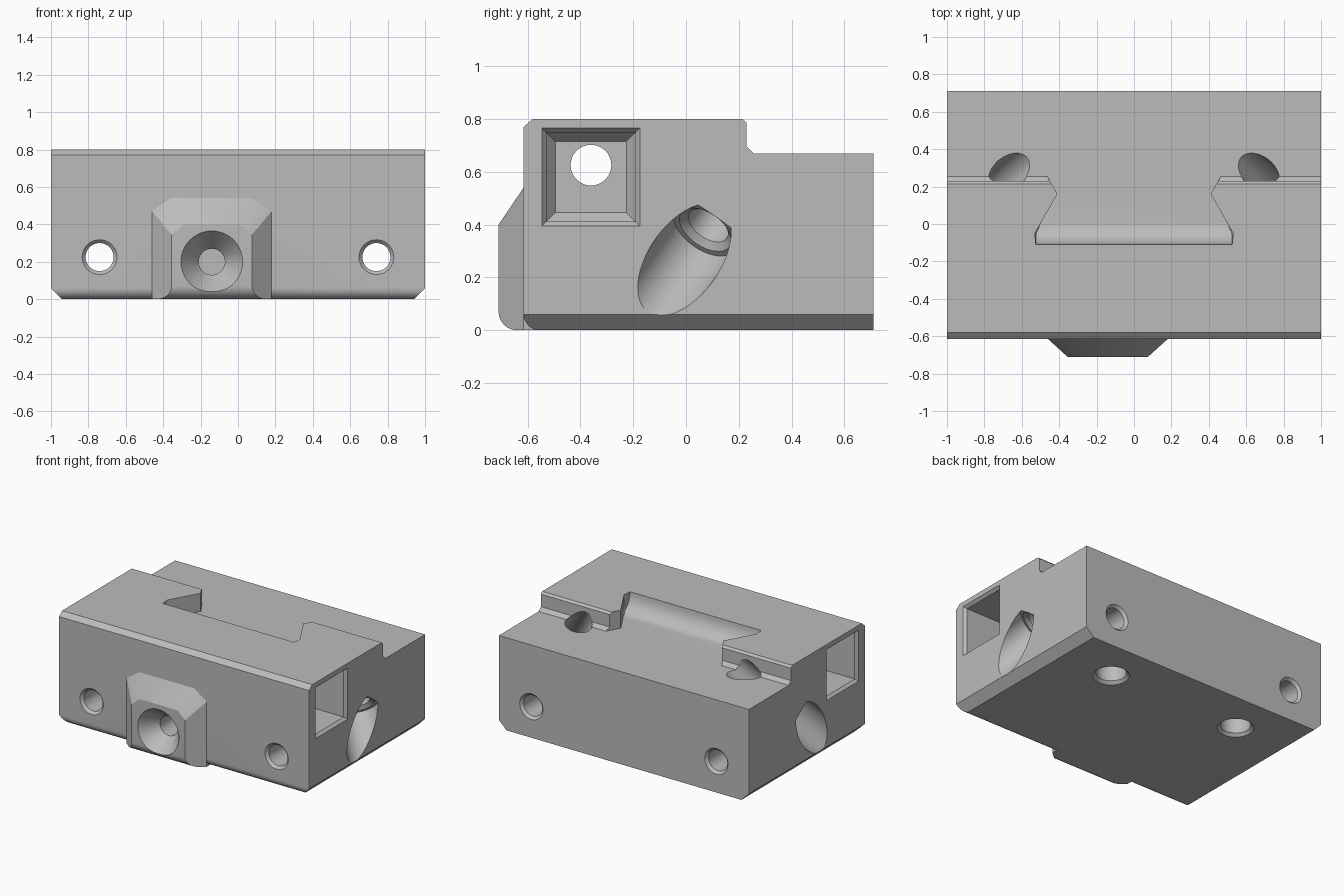
import bpy, bmesh, math
from mathutils import Vector

if "Cube" in bpy.data.objects:
    bpy.data.objects.remove(bpy.data.objects["Cube"])

grey = bpy.data.materials.new("machined grey")
grey.diffuse_color = (0.5, 0.5, 0.5, 1)
grey.use_nodes = True
grey.node_tree.nodes["Principled BSDF"].inputs["Base Color"].default_value = grey.diffuse_color


def finish(name, bm):
    bmesh.ops.recalc_face_normals(bm, faces=bm.faces)
    me = bpy.data.meshes.new(name)
    bm.to_mesh(me)
    bm.free()
    me.materials.append(grey)
    ob = bpy.data.objects.new(name, me)
    bpy.context.collection.objects.link(ob)
    return ob


def loft(name, rings):
    """Skin a stack of equal-length point rings and cap both ends."""
    bm = bmesh.new()
    rows = [[bm.verts.new(p) for p in ring] for ring in rings]
    n = len(rows[0])
    for a, b in zip(rows, rows[1:]):
        for i in range(n):
            bm.faces.new((a[i], a[(i + 1) % n], b[(i + 1) % n], b[i]))
    bm.faces.new(rows[0][::-1])
    bm.faces.new(rows[-1])
    return finish(name, bm)


def lathe(name, origin, axis, profile, n=48):
    """Turned shape: profile is (distance along axis, radius)."""
    o, d = Vector(origin), Vector(axis).normalized()
    u = d.orthogonal().normalized()
    v = d.cross(u)
    return loft(name, [[o + d * t + (u * math.cos(a) + v * math.sin(a)) * r
                        for a in (2 * math.pi * i / n for i in range(n))]
                       for t, r in profile])


def boolean(target, tool, op):
    m = target.modifiers.new("bool", 'BOOLEAN')
    m.operation, m.solver, m.object = op, 'EXACT', tool
    bpy.context.view_layer.objects.active = target
    bpy.ops.object.modifier_apply(modifier=m.name)
    bpy.data.objects.remove(tool, do_unlink=True)


# Main block: stepped side profile swept along x, rounded lower front edge
R = 0.06
prof = [(-0.615 + R - R * math.sin(a), R - R * math.cos(a))
        for a in (math.pi / 2 * i / 8 for i in range(9))]
prof += [(-0.615, 0.77), (-0.58, 0.80), (0.215, 0.80), (0.23, 0.785),
         (0.23, 0.695), (0.255, 0.67), (0.71, 0.67), (0.71, 0)]
block = loft("clamp_block", [[(x, y, z) for y, z in prof] for x in (-1, 1)])

# Front boss: tapered hull with a rounded lower front edge
bm = bmesh.new()
cx, rb = -0.14, 0.07
pts = []
for s in (-1, 1):
    for y in (-0.5, -0.615):
        pts += [(cx + s * 0.32, y, 0), (cx + s * 0.32, y, 0.47), (cx + s * 0.22, y, 0.54)]
    pts += [(cx + s * 0.215, -0.71, 0.345), (cx + s * 0.15, -0.71, 0.40)]
    for i in range(9):
        a = math.pi / 2 * i / 8
        y = -0.71 + rb - rb * math.sin(a)
        pts.append((cx + s * (0.215 + 0.105 * (y + 0.71) / 0.095), y, rb - rb * math.cos(a)))
hull = bmesh.ops.convex_hull(bm, input=[bm.verts.new(p) for p in pts])
bmesh.ops.delete(bm, geom=[g for g in set(hull["geom_interior"] + hull["geom_unused"])
                           if isinstance(g, bmesh.types.BMVert)], context='VERTS')
bmesh.ops.dissolve_limit(bm, angle_limit=0.01, verts=bm.verts, edges=bm.edges)
boolean(block, finish("front_boss", bm), 'UNION')

# Conical socket in the boss
boolean(block, lathe("boss_socket", (cx, -0.71, 0.2), (0, 1, 0),
                     [(-0.05, 0.165), (0, 0.165), (0.12, 0.07), (0.4, 0.07)]), 'DIFFERENCE')


# Dovetail recess in the top, with a curved front wall
def half_width(y):
    return 0.41 + 0.12 * min(1, max(0, (0.16 - y) / 0.21))


rings = []
for i in range(10):
    a = math.pi / 2 * min(i, 8) / 8
    y0 = -0.11 + 0.11 * (1 - math.sin(a))
    z = 0.67 + 0.13 * (1 - math.cos(a)) + (0.1 if i == 9 else 0)
    y1 = max(y0 + 0.02, -0.05)
    half = [(half_width(y0) - 0.005, y0), (half_width(y1), y1), (0.41, 0.16), (0.49, 0.30)]
    rings.append([(x, y, z) for x, y in half] + [(-x, y, z) for x, y in half[::-1]])
boolean(block, loft("dovetail_recess", rings), 'DIFFERENCE')

for s in (-1, 1):
    # Chamfer along the lower side edge
    boolean(block, loft("side_chamfer", [[(s * 0.93, y, -0.01), (s * 1.01, y, 0.07),
                                          (s * 1.01, y, -0.01)] for y in (-1, 1)]), 'DIFFERENCE')
    # Through bolt hole, countersunk front and back
    boolean(block, lathe("bolt_hole", (s * 0.74, -0.615, 0.225), (0, 1, 0),
                         [(-0.05, 0.093), (0, 0.093), (0.018, 0.075), (1.307, 0.075),
                          (1.325, 0.093), (1.4, 0.093)]), 'DIFFERENCE')
    # Square side pocket with a flared mouth
    rings = []
    for x, h in ((1.05, 0.185), (1.0, 0.185), (0.98, 0.168), (0.69, 0.168), (0.65, 0.135)):
        rings.append([(s * x, -0.36 + a * h, 0.58 + b * h)
                      for a, b in ((-1, -1), (1, -1), (1, 1), (-1, 1))])
    boolean(block, loft("side_pocket", rings), 'DIFFERENCE')
    # Slanted counterbored screw hole from the side up to the ledge
    boolean(block, lathe("slanted_hole", (s, -0.006, 0.267), (-s * 0.56, 0.475, 0.68),
                         [(-0.4, 0.135), (0.166, 0.135), (0.167, 0.112),
                          (0.19, 0.085), (0.9, 0.085)]), 'DIFFERENCE')
    # Blind hole in the underside
    boolean(block, lathe("underside_hole", (s * 0.53, 0.40, 0), (0, 0, 1),
                         [(-0.05, 0.12), (0, 0.12), (0.02, 0.1), (0.4, 0.1)]), 'DIFFERENCE')

# Cross bore joining the two side pockets
boolean(block, lathe("cross_bore", (-0.8, -0.36, 0.625), (1, 0, 0),
                     [(0, 0.077), (1.6, 0.077)]), 'DIFFERENCE')

block.data.polygons.foreach_set("use_smooth", [True] * len(block.data.polygons))
block.data.set_sharp_from_angle(angle=math.radians(25))
